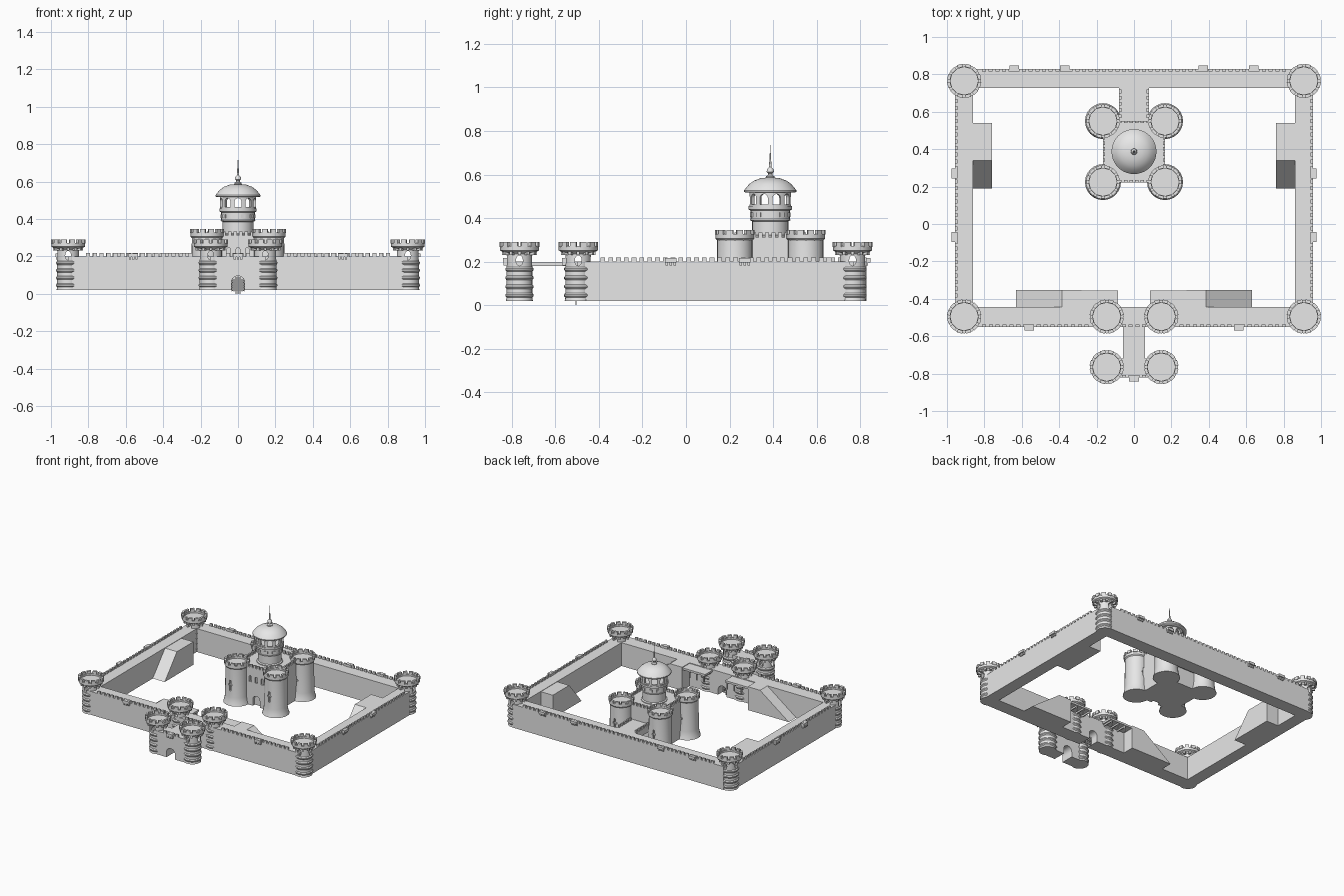
import bpy, bmesh, math
from mathutils import Matrix, Vector

cube = bpy.data.objects.get("Cube")
if cube:
    bpy.data.objects.remove(cube)

stone = bpy.data.materials.new("pale_grey_stone")
stone.use_nodes = True
stone.diffuse_color = (0.8, 0.8, 0.8, 1)
stone.node_tree.nodes["Principled BSDF"].inputs["Base Color"].default_value = (0.8, 0.8, 0.8, 1)
parts = []


def place(name, mesh, loc=(0, 0, 0)):
    ob = bpy.data.objects.new(name, mesh)
    ob.location = loc
    bpy.context.collection.objects.link(ob)
    parts.append(ob)
    return ob


def finish(name, bm, loc=(0, 0, 0)):
    bmesh.ops.recalc_face_normals(bm, faces=bm.faces)
    mesh = bpy.data.meshes.new(name)
    bm.to_mesh(mesh)
    bm.free()
    mesh.materials.append(stone)
    return place(name, mesh, loc)


def add_box(bm, lo, hi, turn=0):
    lo, hi = Vector(lo), Vector(hi)
    m = Matrix.Rotation(turn, 4, 'Z') @ Matrix.Translation((lo + hi) / 2) @ Matrix.Diagonal((*(hi - lo), 1))
    bmesh.ops.create_cube(bm, size=1, matrix=m)


def box(name, lo, hi):
    bm = bmesh.new()
    add_box(bm, lo, hi)
    return finish(name, bm)


def prism(name, points, vec):
    bm = bmesh.new()
    face = bm.faces.new([bm.verts.new(p) for p in points])
    res = bmesh.ops.extrude_face_region(bm, geom=[face], use_keep_orig=True)
    bmesh.ops.translate(bm, vec=vec, verts=[v for v in res["geom"] if isinstance(v, bmesh.types.BMVert)])
    return finish(name, bm)


def lathe(name, profile, loc=(0, 0, 0), segs=24, closed=False):
    bm = bmesh.new()
    vs = [bm.verts.new((r, 0, z)) for r, z in profile]
    es = [bm.edges.new(p) for p in zip(vs, vs[1:])]
    if closed:
        es.append(bm.edges.new((vs[-1], vs[0])))
    bmesh.ops.spin(bm, geom=vs + es, cent=(0, 0, 0), axis=(0, 0, 1), angle=math.tau, steps=segs)
    bmesh.ops.remove_doubles(bm, verts=bm.verts, dist=0.0005)
    return finish(name, bm, loc)


def block_ring(name, count, r0, r1, width, z0, z1, shift=0.0):
    bm = bmesh.new()
    for i in range(count):
        add_box(bm, (r0, -width / 2, z0), (r1, width / 2, z1), (i + shift) * math.tau / count)
    return finish(name, bm)


def merlon_row(name, a, b, z=0.195, pitch=0.036, thick=0.012, height=0.023):
    a, b = Vector((*a, z)), Vector((*b, z))
    n = max(1, round((b - a).length / pitch))
    along = (b - a).normalized()
    half = Vector((thick, thick, 0)) / 2 + Vector((abs(along.x), abs(along.y), 0)) * (pitch * 0.3 - thick / 2)
    bm = bmesh.new()
    for i in range(n):
        c = a.lerp(b, (i + 0.5) / n)
        add_box(bm, c - half, c + half + Vector((0, 0, height)))
    return finish(name, bm)


def cut(ob, cutter):
    mod = ob.modifiers.new("cut", 'BOOLEAN')
    mod.operation, mod.solver, mod.object = 'DIFFERENCE', 'EXACT', cutter
    bpy.context.view_layer.objects.active = ob
    bpy.ops.object.modifier_apply(modifier=mod.name)
    parts.remove(cutter)
    bpy.data.objects.remove(cutter)


def arch(w, z0, spring, y0, y1, x=0, rise=1.0):
    pts = [(x - w, y0, z0), (x + w, y0, z0)]
    pts += [(x + w * math.cos(t * math.pi / 8), y0, spring + rise * w * math.sin(t * math.pi / 8)) for t in range(9)]
    return prism("arch_cutter", pts, (0, y1 - y0, 0))


def oval(turn):
    bm = bmesh.new()
    m = Matrix.Translation((0, 0, 0.205)) @ Matrix.Rotation(turn, 4, 'Z') @ Matrix.Rotation(math.pi / 2, 4, 'X')
    bmesh.ops.create_cone(bm, cap_ends=True, segments=16, radius1=0.016, radius2=0.016, depth=0.3, matrix=m)
    bmesh.ops.scale(bm, vec=(1, 1, 1.5), space=Matrix.Translation((0, 0, -0.205)), verts=bm.verts)
    return finish("oval_cutter", bm)


def copies(name, pieces, spots):
    for i, (x, y) in enumerate(spots):
        for p in pieces:
            if i == 0:
                p.location = (x, y, 0)
            else:
                place(f"{name}_{p.name}", p.data, (x, y, 0))


# Round wall towers: banded shaft, oval openings, corbelled crown
shaft = [(0, 0.02), (0.062, 0.02)]
for z in (0.035, 0.075, 0.115, 0.155):
    shaft += [(0.059, z), (0.065, z + 0.007), (0.065, z + 0.014), (0.059, z + 0.021)]
shaft += [(0.059, 0.235), (0.068, 0.245), (0, 0.245)]
tower = lathe("tower_shaft", shaft)
for turn in (0, math.pi / 2):
    cut(tower, oval(turn))
crown = lathe("tower_crown", [(0, 0.243), (0.075, 0.243), (0.09, 0.252), (0.09, 0.272),
                              (0.074, 0.272), (0.074, 0.26), (0, 0.26)], segs=12)
corbels = block_ring("tower_corbels", 12, 0.055, 0.08, 0.014, 0.23, 0.246)
merlons = block_ring("tower_merlons", 12, 0.074, 0.091, 0.029, 0.268, 0.291, 0.5)
copies("wall", [tower, crown, corbels, merlons],
       [(s * x, y) for s in (-1, 1) for x, y in ((0.908, 0.765), (0.908, -0.495), (0.146, -0.495), (0.146, -0.765))])

# Curtain walls with merlons and small overhanging boxes
box("back_wall", (-0.9, 0.727, 0.02), (0.9, 0.828, 0.2))
merlon_row("back_wall_merlons", (-0.82, 0.822), (0.82, 0.822))


def drop_box(name, x, y, out_x, out_y):
    bm = bmesh.new()
    hx, hy = (0.016, 0.026) if out_x else (0.026, 0.016)
    add_box(bm, (x - hx, y - hy, 0.197), (x + hx, y + hy, 0.216))
    for k in (-0.018, 0, 0.018):
        cx, cy = (x, y + k) if out_x else (x + k, y)
        add_box(bm, (cx - 0.006 - 0.008 * abs(out_x), cy - 0.006 - 0.008 * abs(out_y), 0.182),
                (cx + 0.006, cy + 0.006, 0.2))
    return finish(name, bm)


for s, side in ((1, "left"), (-1, "right")):
    xs = sorted((s * 0.861, s * 0.957))
    box(side + "_wall", (xs[0], -0.5, 0.02), (xs[1], 0.77, 0.2))
    merlon_row(side + "_wall_merlons", (s * 0.951, -0.4), (s * 0.951, 0.675))
    xs = sorted((s * 0.147, s * 0.907))
    box(side + "_front_wall", (xs[0], -0.55, 0.02), (xs[1], -0.443, 0.2))
    merlon_row(side + "_front_wall_merlons", (s * 0.235, -0.544), (s * 0.82, -0.544))
    for y in (0.27, -0.07):
        drop_box(side + "_wall_drop_box", s * 0.96, y, s, 0)
    for x in (0.37, 0.64):
        drop_box(side + "_back_drop_box", s * x, 0.831, 0, 1)
    drop_box(side + "_front_drop_box", s * 0.56, -0.553, 0, -1)

    # Ramps up to the wall walk
    prism(side + "_front_ramp", [(s * x, -0.443, z) for x, z in
          ((0.63, 0.02), (0.385, 0.2), (0.28, 0.2), (0.28, 0.02))], (0, 0.09, 0))
    prism(side + "_wall_ramp", [(s * 0.861, y, z) for y, z in
          ((0.19, 0.02), (0.34, 0.197), (0.54, 0.197), (0.54, 0.02))], (-s * 0.102, 0, 0))

    # Timber platform beside the gate
    bm = bmesh.new()
    xs = sorted((s * 0.085, s * 0.28))
    add_box(bm, (xs[0], -0.443, 0.18), (xs[1], -0.355, 0.195))
    for x in (0.1, 0.16, 0.22):
        add_box(bm, (s * x - 0.004, -0.366, 0.13), (s * x + 0.004, -0.358, 0.182))
        add_box(bm, (s * x - 0.004, -0.443, 0.168), (s * x + 0.004, -0.358, 0.182))
    finish(side + "_gate_platform", bm)

# Gatehouse: outer and inner arches, linking walkway, grille
for name, y0, y1 in (("outer_gate_wall", -0.82, -0.72), ("inner_gate_wall", -0.55, -0.443)):
    gate = box(name, (-0.147, y0, 0.02), (0.147, y1, 0.2))
    cut(gate, arch(0.036, 0, 0.06, y0 - 0.1, y1 + 0.1))
    merlon_row(name + "_merlons", (-0.07, y0 + 0.006), (0.07, y0 + 0.006))
drop_box("gate_drop_box", 0, -0.825, 0, -1)
box("gate_walkway", (-0.06, -0.73, 0.18), (0.06, -0.54, 0.198))
bm = bmesh.new()
for i in range(-3, 4):
    add_box(bm, (i * 0.011 - 0.002, -0.507, 0 if abs(i) < 2 else 0.012), (i * 0.011 + 0.002, -0.503, 0.092 - 0.003 * i * i))
for i in range(5):
    add_box(bm, (-0.035, -0.508, 0.016 + i * 0.014), (0.035, -0.502, 0.02 + i * 0.014))
finish("gate_grille", bm)

# Keep: block with doorway and windows, four flared towers, bridge to the back wall
KX, KY = 0.166, 0.387
keep = box("keep_block", (-KX, KY - 0.164, 0.02), (KX, KY + 0.164, 0.312))
cut(keep, arch(0.03, 0, 0.07, KY - 0.2, KY - 0.14))
for x in (-0.05, 0, 0.05):
    cut(keep, arch(0.011, 0.2, 0.235, KY - 0.2, KY - 0.15, x))
for s in (-1, 1):
    merlon_row("keep_merlons", (-0.09, KY + s * 0.158), (0.09, KY + s * 0.158), 0.31, 0.03)
    merlon_row("keep_side_merlons", (s * 0.16, KY - 0.09), (s * 0.16, KY + 0.09), 0.31, 0.03)
    merlon_row("bridge_merlons", (s * 0.073, 0.56), (s * 0.073, 0.725), pitch=0.033)
box("keep_bridge", (-0.08, 0.54, 0.15), (0.08, 0.735, 0.2))

kshaft = lathe("keep_tower", [(0, 0.02), (0.096, 0.02), (0.088, 0.045), (0.083, 0.08), (0.081, 0.3), (0, 0.3)])
for s in (-1, 1):
    ys = sorted((s * 0.07, s * 0.12))
    cut(kshaft, box("slit_cutter", (-0.006, ys[0], 0.13), (0.006, ys[1], 0.21)))
    cut(kshaft, box("slit_cutter", (-0.016, ys[0], 0.17), (0.016, ys[1], 0.182)))
kcrown = lathe("keep_tower_crown", [(0, 0.298), (0.081, 0.298), (0.089, 0.307), (0.089, 0.328),
                                    (0.074, 0.328), (0.074, 0.315), (0, 0.315)], segs=12)
kmerlons = block_ring("keep_tower_merlons", 12, 0.074, 0.09, 0.029, 0.325, 0.346, 0.5)
copies("keep", [kshaft, kcrown, kmerlons], [(sx * KX, KY + sy * 0.163) for sx in (-1, 1) for sy in (-1, 1)])

# Central drum, arcade, dome and spire
centre = (0, KY, 0)
lathe("keep_drum", [(0, 0.3), (0.092, 0.3), (0.092, 0.318), (0.083, 0.323), (0.083, 0.385), (0.094, 0.39),
                    (0.09, 0.395), (0.09, 0.435), (0.1, 0.44), (0.1, 0.455), (0, 0.455)], centre, 32)
block_ring("drum_window_frames", 10, 0.085, 0.094, 0.026, 0.405, 0.425).location = centre
arcade = lathe("dome_arcade", [(0.078, 0.45), (0.096, 0.45), (0.096, 0.525), (0.078, 0.525)], segs=40, closed=True)
for i in range(5):
    opening = arch(0.019, 0.463, 0.492, -0.2, 0.2)
    opening.data.transform(Matrix.Rotation(i * math.pi / 5, 4, 'Z'))
    cut(arcade, opening)
arcade.location = centre
lathe("dome", [(0, 0.517), (0.114, 0.517), (0.12, 0.521), (0.12, 0.528), (0.113, 0.537), (0.097, 0.556),
               (0.075, 0.572), (0.045, 0.583), (0, 0.588)], centre, 40)
lathe("spire", [(0, 0.58), (0.02, 0.58), (0.02, 0.592), (0.01, 0.598), (0.01, 0.606), (0.017, 0.612), (0.015, 0.624),
                (0.006, 0.634), (0.004, 0.67), (0, 0.738)], centre, 12)

bpy.ops.object.select_all(action='DESELECT')
for ob in parts:
    ob.select_set(True)
bpy.context.view_layer.objects.active = parts[0]
bpy.ops.object.shade_smooth_by_angle(angle=math.radians(32))
